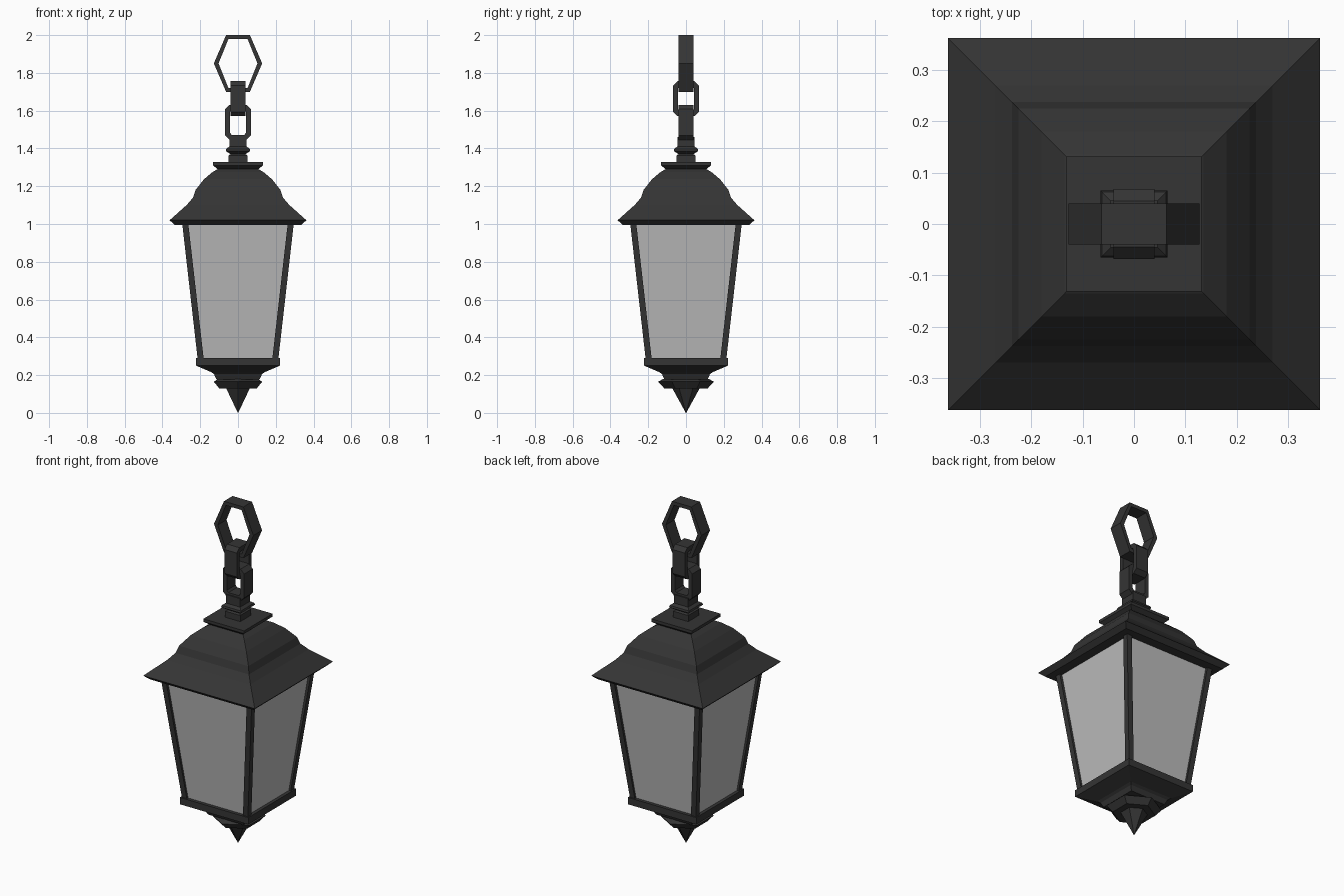
import bpy, math

if "Cube" in bpy.data.objects:
    bpy.data.objects.remove(bpy.data.objects["Cube"])

def material(name, color):
    m = bpy.data.materials.new(name)
    m.diffuse_color = color
    m.use_nodes = True
    m.node_tree.nodes["Principled BSDF"].inputs["Base Color"].default_value = m.diffuse_color
    return m

IRON = material("dark_iron", (0.035, 0.035, 0.035, 1))
GLASS = material("clear_glass", (0.5, 0.5, 0.5, 0.5))

def make(name, verts, faces, mat=IRON):
    me = bpy.data.meshes.new(name)
    me.from_pydata(verts, [], faces)
    me.materials.append(mat)
    ob = bpy.data.objects.new(name, me)
    bpy.context.collection.objects.link(ob)
    return ob

def stack(name, profile, sides=4, mat=IRON, caps=True):
    """Stack of polygon rings; profile = (half width or hex radius, z), bottom to top."""
    start = math.pi / 4 if sides == 4 else math.pi / 2
    k = math.sqrt(2) if sides == 4 else 1
    verts = [(r * k * math.cos(start + i * math.tau / sides),
              r * k * math.sin(start + i * math.tau / sides), z)
             for r, z in profile for i in range(sides)]
    faces = [(a * sides + i, a * sides + (i + 1) % sides,
              (a + 1) * sides + (i + 1) % sides, (a + 1) * sides + i)
             for a in range(len(profile) - 1) for i in range(sides)]
    if caps:
        faces.append(tuple(reversed(range(sides))))
        faces.append(tuple(range(len(verts) - sides, len(verts))))
    return make(name, verts, faces, mat)

def link(name, outer, inner, zc, depth, turned=False):
    """Flat-sided chain link from outer and inner outlines."""
    n = len(outer)
    verts = []
    for loop, d in ((outer, -depth), (outer, depth), (inner, depth), (inner, -depth)):
        for u, v in loop:
            verts.append((-d, u, zc + v) if turned else (u, d, zc + v))
    faces = []
    for a in range(4):
        b = (a + 1) % 4
        for i in range(n):
            j = (i + 1) % n
            faces.append((a * n + i, a * n + j, b * n + j, b * n + i))
    return make(name, verts, faces)

def octagon(w, h, cw, ch):
    return [(w, -ch), (w, ch), (cw, h), (-cw, h), (-w, ch), (-w, -ch), (-cw, -h), (cw, -h)]

def hexagon(w, h, cw):
    return [(w, 0), (cw, h), (-cw, h), (-w, 0), (-cw, -h), (cw, -h)]

# Bottom finial: six-sided spike and collar
stack("finial_spike", [(0.001, 0), (0.075, 0.135)], 6)
stack("finial_collar", [(0.085, 0.13), (0.115, 0.13), (0.148, 0.165), (0.12, 0.18)], 6)

# Square base tray
stack("base_tray", [(0.115, 0.178), (0.127, 0.205), (0.14, 0.215), (0.222, 0.25), (0.222, 0.29)])

# Glass body with four leaning corner posts
stack("glass_panes", [(0.202, 0.285), (0.28, 1.0)], mat=GLASS, caps=False)
for i, (sx, sy) in enumerate(((1, 1), (-1, 1), (-1, -1), (1, -1))):
    verts = []
    for o, z in ((0.213, 0.28), (0.295, 1.0)):
        n = o - 0.032
        ring = [(o, o, z), (n, o, z), (n, n, z), (o, n, z)]
        verts += [(x * sx, y * sy, z) for x, y, z in (ring if sx * sy > 0 else ring[::-1])]
    make(f"corner_post_{i + 1}", verts,
         [(3, 2, 1, 0), (4, 5, 6, 7)] + [(a, (a + 1) % 4, (a + 1) % 4 + 4, a + 4) for a in range(4)])

# Bell-shaped roof and its top plate
stack("roof", [(0.335, 0.995), (0.362, 1.02), (0.27, 1.102), (0.238, 1.14), (0.225, 1.18),
               (0.18, 1.237), (0.135, 1.275), (0.105, 1.292)])
stack("top_plate", [(0.105, 1.288), (0.132, 1.31), (0.132, 1.327)])

# Neck with collar
stack("neck", [(0.049, 1.325), (0.049, 1.363), (0.04, 1.37), (0.065, 1.387),
               (0.062, 1.398), (0.046, 1.41), (0.046, 1.46)])

# Chain links and hanging ring
outer, inner = octagon(0.068, 0.093, 0.045, 0.07), octagon(0.043, 0.066, 0.034, 0.054)
link("lower_link", outer, inner, 1.538, 0.04)
link("middle_link", outer, inner, 1.664, 0.04, turned=True)
link("hanging_ring", hexagon(0.128, 0.15, 0.063), hexagon(0.103, 0.129, 0.051), 1.85, 0.04)
